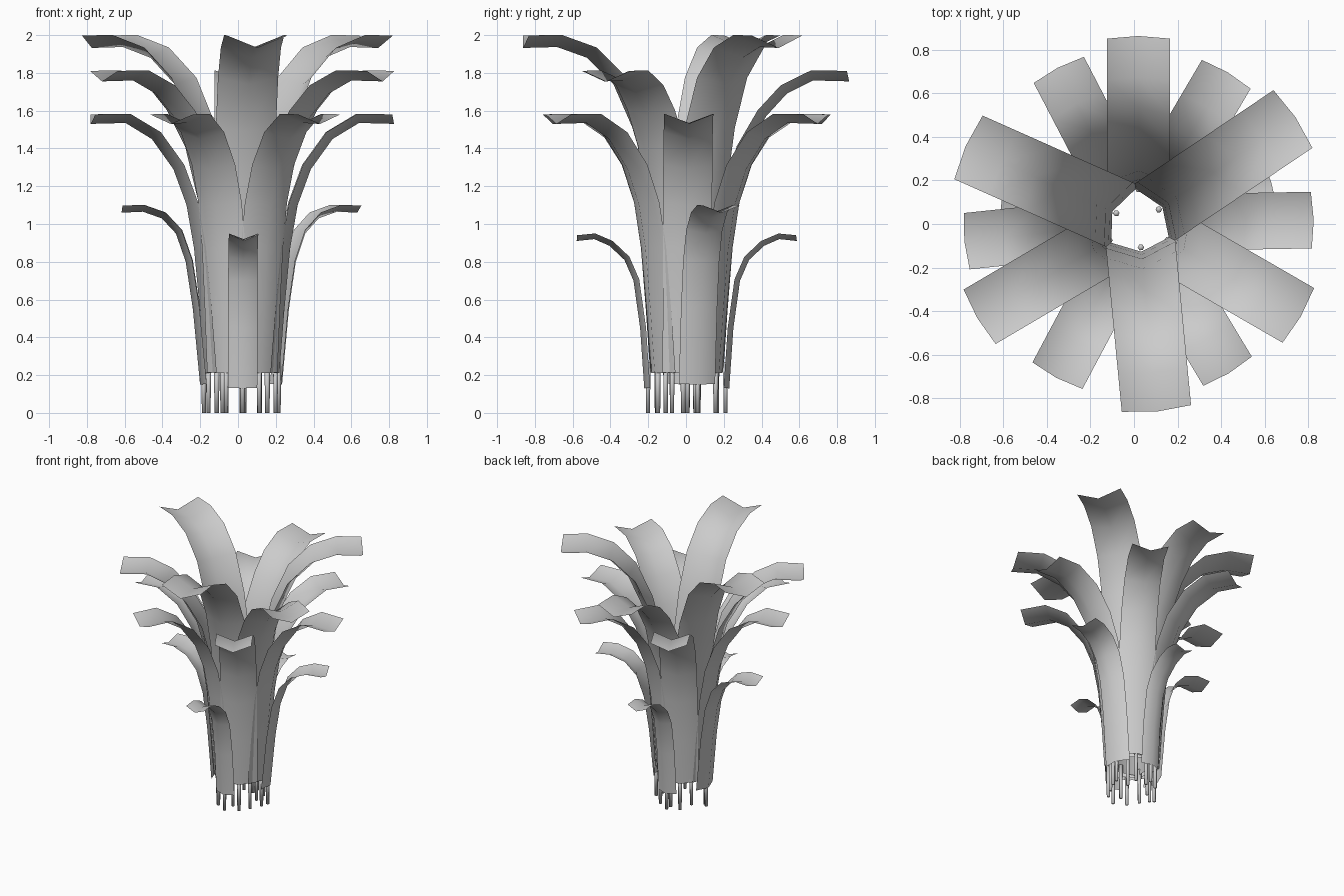
import bpy
import bmesh
from math import radians
from mathutils import Vector, Matrix

cube = bpy.data.objects.get("Cube")
if cube:
    bpy.data.objects.remove(cube, do_unlink=True)

grey = bpy.data.materials.new("pale_grey")
grey.use_nodes = True
grey.diffuse_color = (0.6, 0.6, 0.6, 1)
grey.node_tree.nodes["Principled BSDF"].inputs["Base Color"].default_value = (0.6, 0.6, 0.6, 1)

# Axis that all leaves grow around
AXIS = Matrix.Translation((0.021, 0.004, 0))


def finish(bm, name, angle):
    """Turn the mesh to its heading around the plant axis, and shade it smooth."""
    bm.transform(AXIS @ Matrix.Rotation(radians(angle), 4, "Z"))
    mesh = bpy.data.meshes.new(name)
    bm.to_mesh(mesh)
    bm.free()
    mesh.shade_smooth()
    mesh.materials.append(grey)
    obj = bpy.data.objects.new(name, mesh)
    bpy.context.collection.objects.link(obj)


def leaf(name, angle, midrib, width, fold):
    """Strip swept along the midrib (radius, height), folded along its middle."""
    bm = bmesh.new()
    pts = [Vector((r, 0, z)) for r, z in midrib]
    rows = []
    for i, p in enumerate(pts):
        t = (pts[min(i + 1, len(pts) - 1)] - pts[max(i - 1, 0)]).normalized()
        inward = Vector((-t.z, 0, t.x)) * fold
        if p is pts[-1]:
            inward -= t * fold * 0.25  # blunt point at the tip
        side = Vector((0, width / 2, 0))
        rows.append([bm.verts.new(q) for q in (p + inward - side, p, p + inward + side)])
    for a, b in zip(rows, rows[1:]):
        for k in range(2):
            bm.faces.new((a[k], a[k + 1], b[k + 1], b[k]))
    finish(bm, name, angle)


def stem(name, angle, radius):
    """Thin six-sided rod under the base of a leaf."""
    bm = bmesh.new()
    bmesh.ops.create_cone(bm, cap_ends=True, segments=6, radius1=0.012,
                          radius2=0.015, depth=0.27)
    bm.transform(Matrix.Translation((radius, 0, 0.135)))
    finish(bm, name, angle)


# Tiers: name, headings, width, fold depth, midrib from base to tip
tiers = [
    ("crown_leaf", (34, 156, 275.5), 0.32, 0.065,
     [(0.132, 0.22), (0.145, 0.5), (0.165, 0.85), (0.21, 1.2), (0.28, 1.49),
      (0.39, 1.74), (0.53, 1.88), (0.69, 1.937), (0.87, 1.932)]),
    ("upper_leaf", (90, 210.5, 330), 0.29, 0.055,
     [(0.175, 0.22), (0.182, 0.5), (0.2, 0.8), (0.24, 1.12), (0.315, 1.39),
      (0.42, 1.57), (0.53, 1.69), (0.67, 1.76), (0.86, 1.755)]),
    ("middle_leaf", (1, 59.5, 117.5, 186, 242, 301), 0.26, 0.05,
     [(0.198, 0.21), (0.225, 0.55), (0.255, 0.87), (0.295, 1.1), (0.365, 1.29),
      (0.48, 1.45), (0.62, 1.535), (0.805, 1.53)]),
    ("lower_leaf", (17, 179), 0.2, 0.037,
     [(0.222, 0.15), (0.26, 0.55), (0.298, 0.8), (0.35, 0.95),
      (0.425, 1.03), (0.525, 1.065), (0.638, 1.06)]),
    ("base_leaf", (90, 271), 0.155, 0.03,
     [(0.225, 0.13), (0.247, 0.45), (0.282, 0.7), (0.33, 0.81),
      (0.41, 0.885), (0.49, 0.92), (0.583, 0.91)]),
]

for name, headings, width, fold, midrib in tiers:
    for n, angle in enumerate(headings, 1):
        leaf(f"{name}_{n}", angle, midrib, width, fold)
        stem(f"{name}_stem_{n}", angle, midrib[0][0] - 0.02)
